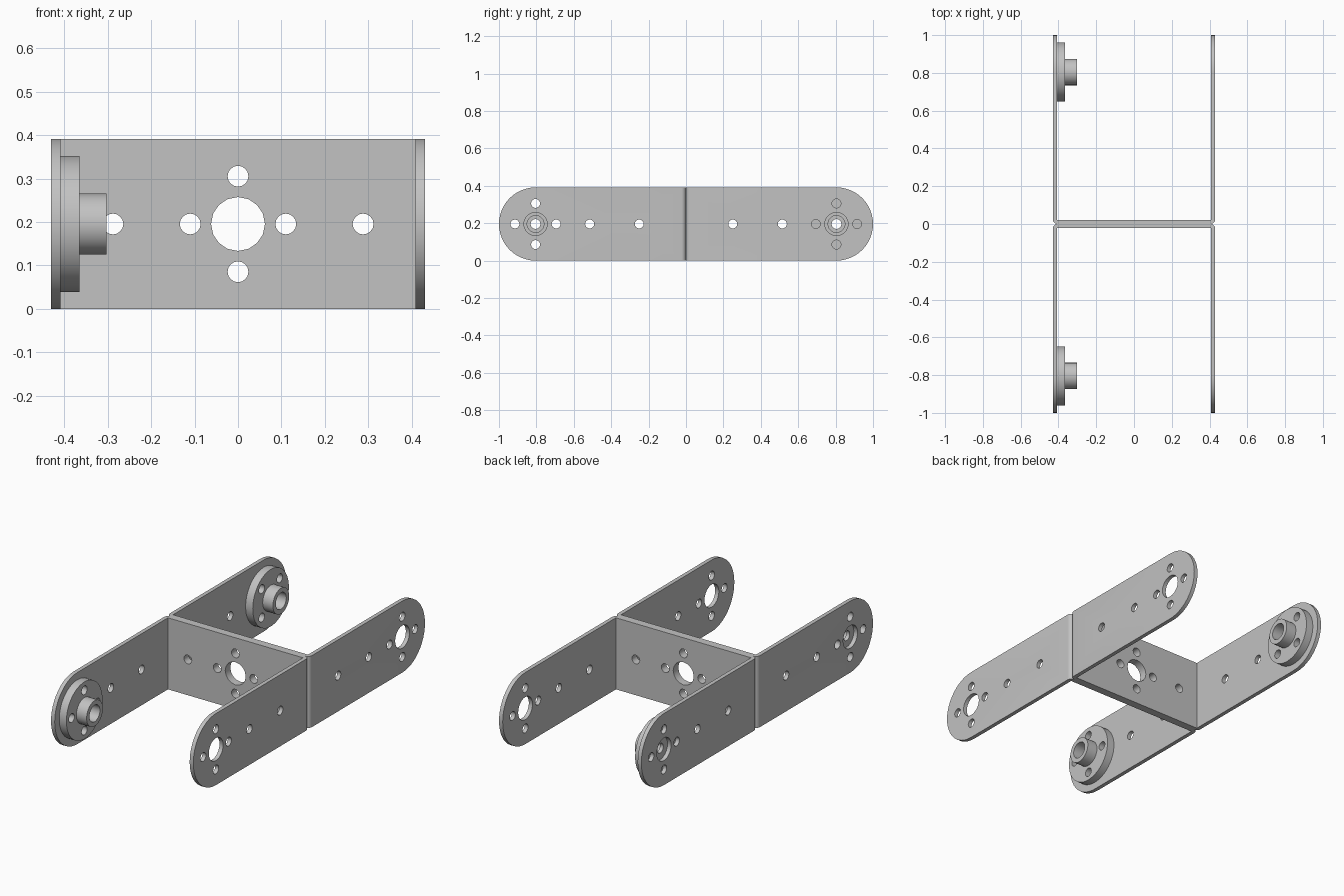
import bpy, bmesh, math
from mathutils import Matrix, Vector

if "Cube" in bpy.data.objects:
    bpy.data.objects.remove(bpy.data.objects["Cube"])

W, T, H = 0.43, 0.022, 0.391      # half width, sheet thickness, height
R = H / 2                         # radius of the arm ends
CY = 1 - R                        # y of the arm end centre
BEND = 0.025                      # outer bend radius
PITCH, SMALL, BIG = 0.11, 0.024, 0.062

metal = bpy.data.materials.new("light grey metal")
metal.diffuse_color = (0.54, 0.54, 0.54, 1)
metal.use_nodes = True
metal.node_tree.nodes["Principled BSDF"].inputs["Base Color"].default_value = metal.diffuse_color


def make_object(name, bm):
    bmesh.ops.recalc_face_normals(bm, faces=bm.faces)
    mesh = bpy.data.meshes.new(name)
    bm.to_mesh(mesh)
    bm.free()
    ob = bpy.data.objects.new(name, mesh)
    bpy.context.collection.objects.link(ob)
    mesh.materials.append(metal)
    return ob


def prism(name, points, vec):
    """Extrude a closed outline along a vector."""
    bm = bmesh.new()
    face = bm.faces.new([bm.verts.new(p) for p in points])
    res = bmesh.ops.extrude_face_region(bm, geom=[face], use_keep_orig=True)
    verts = [v for v in res["geom"] if isinstance(v, bmesh.types.BMVert)]
    bmesh.ops.translate(bm, verts=verts, vec=Vector(vec))
    return make_object(name, bm)


def drills(name, holes, axis, length):
    """Cylinders along an axis, from (centre, radius, sides) entries."""
    rot = Matrix.Rotation(math.pi / 2, 4, 'Y' if axis == 'X' else 'X')
    bm = bmesh.new()
    for centre, radius, sides in holes:
        bmesh.ops.create_cone(bm, cap_ends=True, segments=sides, radius1=radius,
                              radius2=radius, depth=length,
                              matrix=Matrix.Translation(centre) @ rot)
    return make_object(name, bm)


def boolean(ob, cutter, operation):
    mod = ob.modifiers.new("cut", 'BOOLEAN')
    mod.operation, mod.solver, mod.object = operation, 'EXACT', cutter
    bpy.context.view_layer.update()
    deps = bpy.context.evaluated_depsgraph_get()
    mesh = bpy.data.meshes.new_from_object(ob.evaluated_get(deps))
    ob.modifiers.clear()
    ob.data = mesh
    bpy.data.objects.remove(cutter)


def smooth(ob):
    bpy.ops.object.select_all(action='DESELECT')
    ob.select_set(True)
    bpy.context.view_layer.objects.active = ob
    bpy.ops.object.shade_smooth_by_angle(angle=math.radians(30))


def cross():
    """Offsets of the four small holes round a big one."""
    return [(PITCH, 0), (-PITCH, 0), (0, PITCH), (0, -PITCH)]


# U-shaped bracket: bent sheet profile seen from above, extruded upwards
bend = [(W - BEND + BEND * math.sin(a), BEND - BEND * math.cos(a))
        for a in [i * math.pi / 12 for i in range(7)]]
right = bend + [(W, 1.1), (W - T, 1.1), (W - T, T)]
outline = right + [(-x, y) for x, y in reversed(right)]
bracket = prism("back_bracket", [(x, y, -0.1) for x, y in outline], (0, 0, 0.7))

# round the arm ends by keeping what lies inside a round-ended block
ends = [(CY + R * math.cos(a), R + R * math.sin(a))
        for a in [-math.pi / 2 + i * math.pi / 24 for i in range(25)]]
side = [(-0.1, 0)] + ends + [(-0.1, H)]
boolean(bracket, prism("end_cutter", [(-0.6, y, z) for y, z in side], (1.2, 0, 0)),
        'INTERSECT')

# holes through both arms
arm = [((0, CY, R), BIG, 24)]
arm += [((0, CY + a, R + b), SMALL, 16) for a, b in cross()]
arm += [((0, y, R), SMALL, 16) for y in (0.25, 0.515)]
boolean(bracket, drills("arm_cutter", arm, 'X', 2), 'DIFFERENCE')

# holes through the web
web = [((0, 0, R), BIG, 16)]
web += [((a, 0, R + b), SMALL, 16) for a, b in cross()]
web += [((x, 0, R), SMALL, 16) for x in (-0.288, 0.288)]
boolean(bracket, drills("web_cutter", web, 'Y', 0.2), 'DIFFERENCE')
smooth(bracket)

# second bracket, back to back with the first
front = bracket.copy()
front.name = "front_bracket"
front.rotation_euler.z = math.pi
bpy.context.collection.objects.link(front)

# flanged hub: stepped profile (x, radius) turned round the x axis
profile = [(0, 0.026), (0, 0.156), (0.043, 0.156), (0.043, 0.07),
           (0.105, 0.07), (0.105, 0.045), (0.02, 0.045), (0.02, 0.026)]
N = 48
bm = bmesh.new()
rings = [[bm.verts.new((x, r * math.cos(2 * math.pi * i / N),
                        r * math.sin(2 * math.pi * i / N))) for i in range(N)]
         for x, r in profile]
for k, ring in enumerate(rings):
    nxt = rings[(k + 1) % len(rings)]
    for i in range(N):
        j = (i + 1) % N
        bm.faces.new((ring[i], ring[j], nxt[j], nxt[i]))
hub = make_object("front_hub", bm)
boolean(hub, drills("hub_cutter", [((0, a, b), SMALL, 16) for a, b in cross()], 'X', 0.4),
        'DIFFERENCE')
smooth(hub)
hub.location = (-W + T, -CY, R)

# rear hub sits turned by an eighth
rear = hub.copy()
rear.name = "back_hub"
rear.location.y = CY
rear.rotation_euler.x = math.pi / 4
bpy.context.collection.objects.link(rear)
